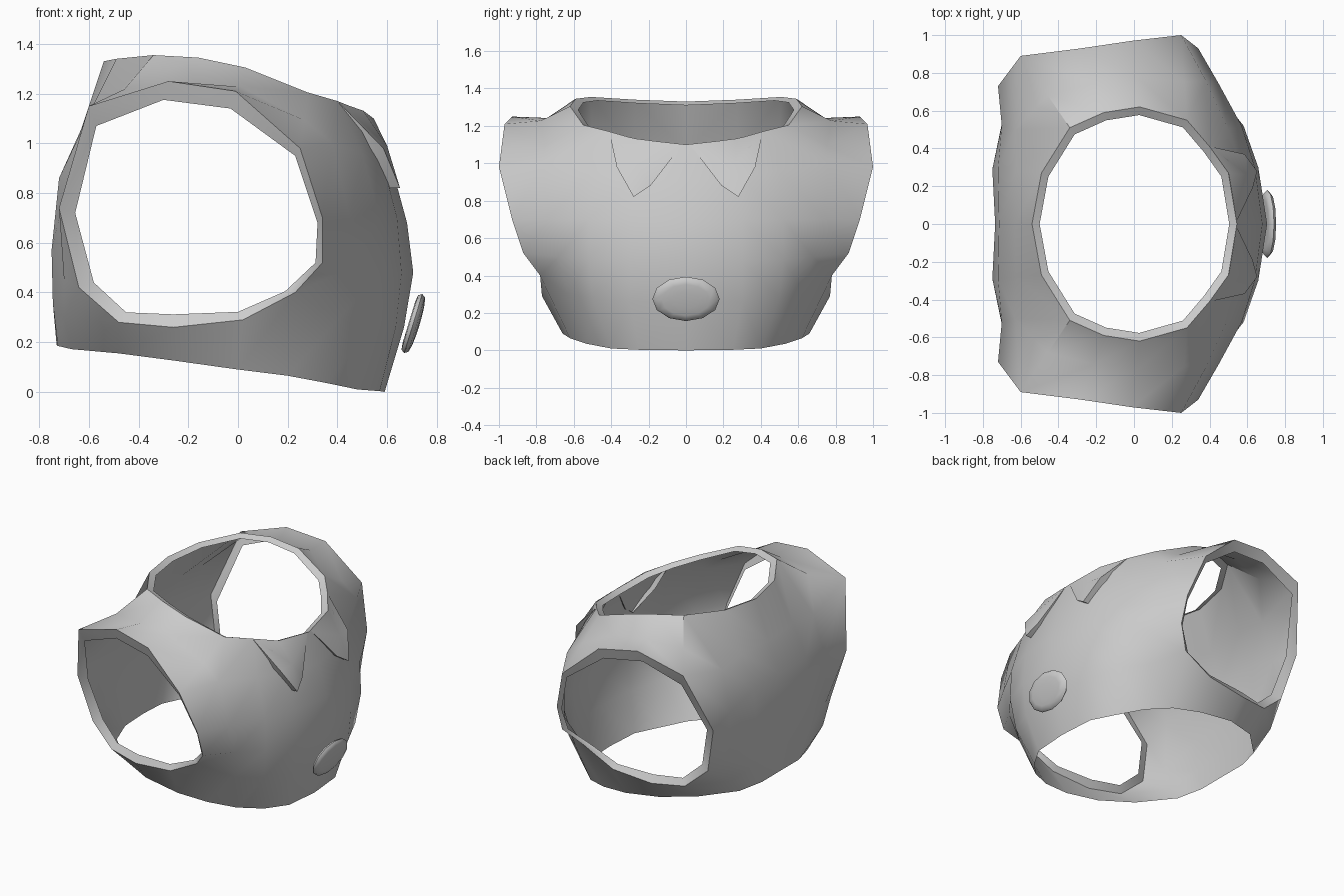
import bpy, bmesh, math
from mathutils import Vector, Matrix

if "Cube" in bpy.data.objects:
    bpy.data.objects.remove(bpy.data.objects["Cube"])

grey = bpy.data.materials.new("light_grey")
grey.diffuse_color = (0.6, 0.6, 0.6, 1)
grey.use_nodes = True
grey.node_tree.nodes["Principled BSDF"].inputs["Base Color"].default_value = grey.diffuse_color


def finish(name, bm, angle=40, mirror=False):
    """Turn a bmesh into a smooth shaded object, optionally mirrored across y."""
    bmesh.ops.remove_doubles(bm, verts=bm.verts, dist=0.0005)
    bmesh.ops.recalc_face_normals(bm, faces=bm.faces)
    mesh = bpy.data.meshes.new(name)
    bm.to_mesh(mesh)
    bm.free()
    mesh.materials.append(grey)
    mesh.shade_smooth()
    mesh.set_sharp_from_angle(angle=math.radians(angle))
    ob = bpy.data.objects.new(name, mesh)
    bpy.context.collection.objects.link(ob)
    if mirror:
        mod = ob.modifiers.new("mirror", 'MIRROR')
        mod.use_axis = (False, True, False)
        mod.merge_threshold = 0.001
    return ob


def face(bm, *points):
    bm.faces.new([bm.verts.new(p) for p in points])


def strip(bm, a, b):
    """Quads between two point rows of equal length."""
    for i in range(len(a) - 1):
        face(bm, a[i], a[i + 1], b[i + 1], b[i])


# Neckline, from front centre to back centre
neck = [Vector(p) for p in [
    (.545, 0, 1.10), (.50, .27, 1.13), (.40, .41, 1.17), (.28, .55, 1.205), (.03, .62, 1.305),
    (-.16, .59, 1.345), (-.34, .51, 1.355), (-.49, .27, 1.34), (-.54, 0, 1.33)]]
# Arm opening, from upper back over the shoulder and round
arm = [Vector(p) for p in [
    (-.60, .89, 1.15), (-.28, .93, 1.25), (-.01, .97, 1.21), (.25, 1.0, .98),
    (.34, .93, .70), (.34, .87, .52), (.23, .78, .40), (.02, .77, .29),
    (-.26, .75, .26), (-.48, .70, .28), (-.64, .675, .42), (-.72, .73, .74)]]
# Inner edge of the arm rim as x, z
arm_inner = [(-.57, 1.07), (-.30, 1.175), (-.03, 1.14), (.23, .95), (.32, .68), (.312, .52),
             (.19, .405), (0, .322), (-.26, .312), (-.45, .32), (-.58, .44), (-.655, .72)]
# Hem below the arm
hem = [Vector(p) for p in [(.20, .62, .065), (0, .66, .09), (-.25, .65, .125), (-.48, .56, .155)]]

# Front and back panel columns, each from neck to hem
front = [
    [neck[0], (.62, 0, .90), (.68, 0, .68), (.705, 0, .48), (.668, 0, .26), (.59, 0, 0)],
    [neck[1], (.58, .29, .93), (.64, .30, .70), (.658, .30, .48), (.635, .30, .26), (.57, .25, .003)],
    [neck[2], (.50, .50, .96), (.57, .52, .70), (.58, .52, .49), (.55, .50, .28), (.48, .40, .01)],
    [neck[3], (.38, .76, 1.0), (.45, .74, .70), (.455, .68, .50), (.41, .63, .30), (.36, .53, .035)]]
back = [
    [neck[6], (-.63, .50, 1.05), (-.70, .52, .78), (-.70, .53, .45), (-.70, .50, .30), (-.67, .37, .172)],
    [neck[7], (-.625, .28, 1.07), (-.72, .29, .86), (-.75, .29, .57), (-.745, .29, .36), (-.725, .20, .185)],
    [neck[8], (-.63, 0, 1.06), (-.715, 0, .86), (-.735, 0, .57), (-.735, 0, .36), (-.73, 0, .19)]]

bm = bmesh.new()
for cols in (front, back):
    for a, b in zip(cols, cols[1:]):
        strip(bm, a, b)
# Panels meeting the front and back of the arm opening
strip(bm, front[3][1:], arm[3:7] + [hem[0]])
strip(bm, [arm[0], arm[11], arm[10], arm[9], hem[3]], back[0][1:])
# Dipped shoulder
top_neck, top_arm = neck[3:7], arm[3::-1]
mid = [n.lerp(a, .45) - Vector((0, 0, dip))
       for n, a, dip in zip(top_neck, top_arm, (.01, .035, .06, .045))]
strip(bm, top_neck, mid)
strip(bm, mid, top_arm)
face(bm, neck[3], front[3][1], arm[3], mid[0])
face(bm, neck[6], mid[3], arm[0], back[0][1])
# Underarm
strip(bm, arm[6:10], hem)
# Rims turned inward at the neck and arm openings
strip(bm, neck, [Vector((p.x * .925, p.y * .93, p.z - .02)) for p in neck])
rim = [Vector((x, p.y - .025, z)) for p, (x, z) in zip(arm, arm_inner)]
strip(bm, arm + arm[:1], rim + rim[:1])
finish("shirt_body", bm, 40, True)

# Pointed collar flaps, thick at the outer corner and fading in towards the middle
bm = bmesh.new()
outline = [Vector(p) for p in [
    (.546, .02, 1.10), (.503, .27, 1.132), (.405, .41, 1.165), (.585, .37, .98),
    (.652, .28, .82), (.628, .19, .88)]]
depth = (0, 0, 0, .09, .05, .03)
under = [p - Vector((d, 0, 0)) for p, d in zip(outline, depth)]
centre = Vector((.60, .26, .99))
for i in range(6):
    j = (i + 1) % 6
    face(bm, outline[i], outline[j], centre)
    if i in (3, 4):
        face(bm, outline[i], outline[j], under[j], under[i])
face(bm, outline[2], outline[3], under[3])
face(bm, outline[5], outline[0], under[5])
finish("collar_flap", bm, 40, True)

# Oval button with a rounded edge and flat back, leaning with the chest
bm = bmesh.new()
bmesh.ops.create_uvsphere(bm, u_segments=12, v_segments=8, radius=1)
for v in bm.verts:
    v.co.z = max(-.7, math.copysign(abs(v.co.z) ** .6, v.co.z))
place = (Matrix.Translation((.705, 0, .275)) @ Matrix.Rotation(math.radians(17), 4, 'Y')
         @ Matrix.Diagonal((.026, .18, .124, 1)) @ Matrix.Rotation(math.radians(90), 4, 'Y'))
bmesh.ops.transform(bm, matrix=place, verts=bm.verts)
finish("button", bm, 60)
